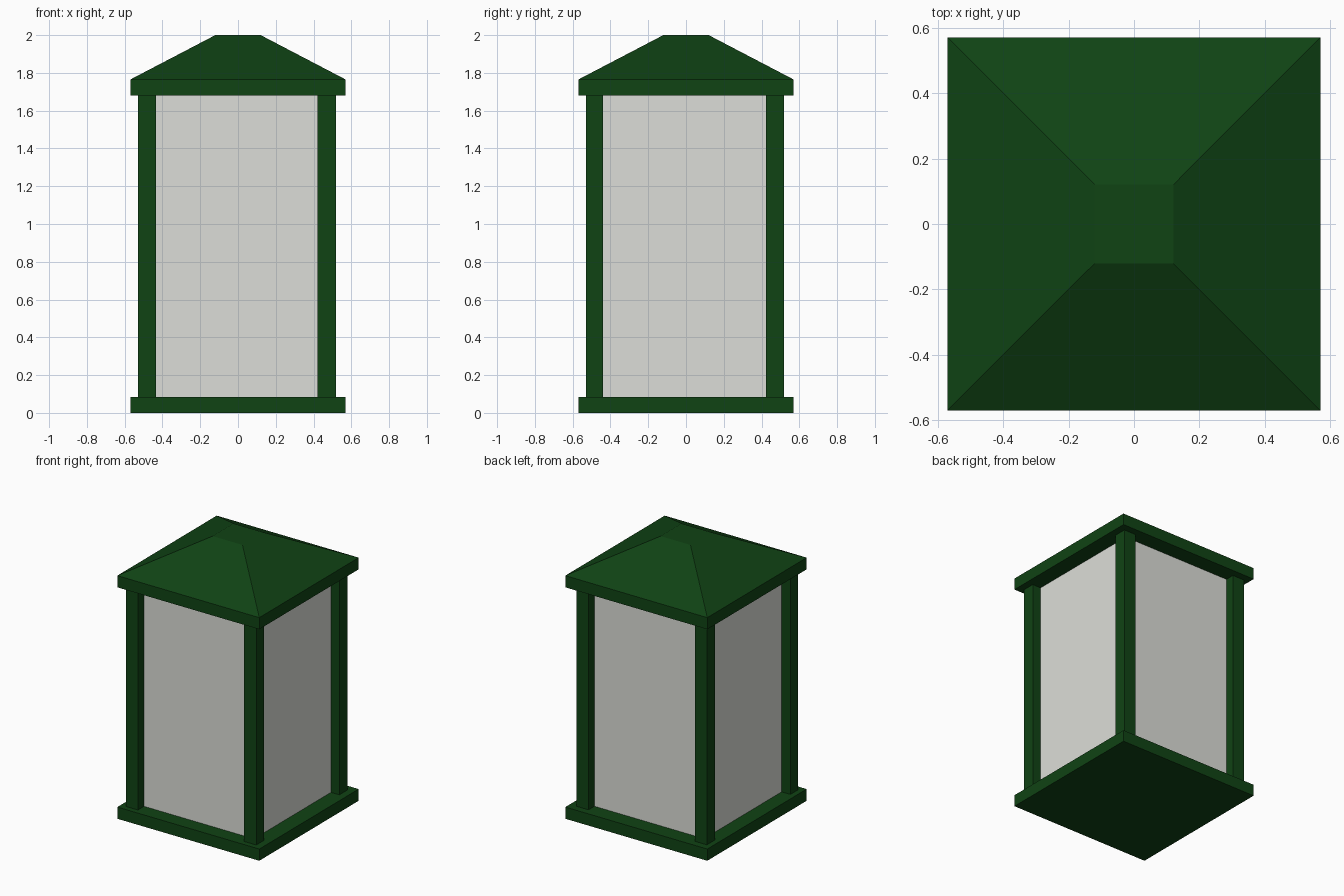
import bpy, bmesh

if "Cube" in bpy.data.objects:
    bpy.data.objects.remove(bpy.data.objects["Cube"])

def material(name, rgb):
    m = bpy.data.materials.new(name)
    m.diffuse_color = (*rgb, 1)
    m.use_nodes = True
    m.node_tree.nodes["Principled BSDF"].inputs["Base Color"].default_value = m.diffuse_color
    return m

green = material("green_paint", (0.005, 0.056, 0.007))
pale = material("pale_panel", (0.72, 0.73, 0.69))

def block(name, x, y, z, mat, top=None):
    """Box from (min, max) ranges; top gives a smaller half width for the upper face."""
    me = bpy.data.meshes.new(name)
    bm = bmesh.new()
    bmesh.ops.create_cube(bm, size=2)
    for v in bm.verts:
        upper = v.co.z > 0
        px, py = v.co.x > 0, v.co.y > 0
        v.co = (x[px], y[py], z[upper])
        if top and upper:
            v.co.x = top if px else -top
            v.co.y = top if py else -top
    bm.to_mesh(me)
    bm.free()
    ob = bpy.data.objects.new(name, me)
    me.materials.append(mat)
    bpy.context.collection.objects.link(ob)
    return ob

W = (-0.57, 0.57)
BASE_TOP, EAVE_LOW, EAVE_TOP = 0.085, 1.68, 1.765

# Base, eave slab and hipped roof with a flat top
block("base", W, W, (0, BASE_TOP), green)
block("eave", W, W, (EAVE_LOW, EAVE_TOP), green)
block("roof", W, W, (EAVE_TOP, 2.0), green, top=0.12)

# Four corner posts
for side, x in (("left", (-0.53, -0.433)), ("right", (0.42, 0.518))):
    for end, y in (("front", (-0.53, -0.44)), ("back", (0.423, 0.518))):
        block(f"{end}_{side}_post", x, y, (BASE_TOP, EAVE_LOW), green)

# Recessed wall panels
block("panels", (-0.46, 0.45), (-0.46, 0.45), (BASE_TOP, EAVE_LOW), pale)
